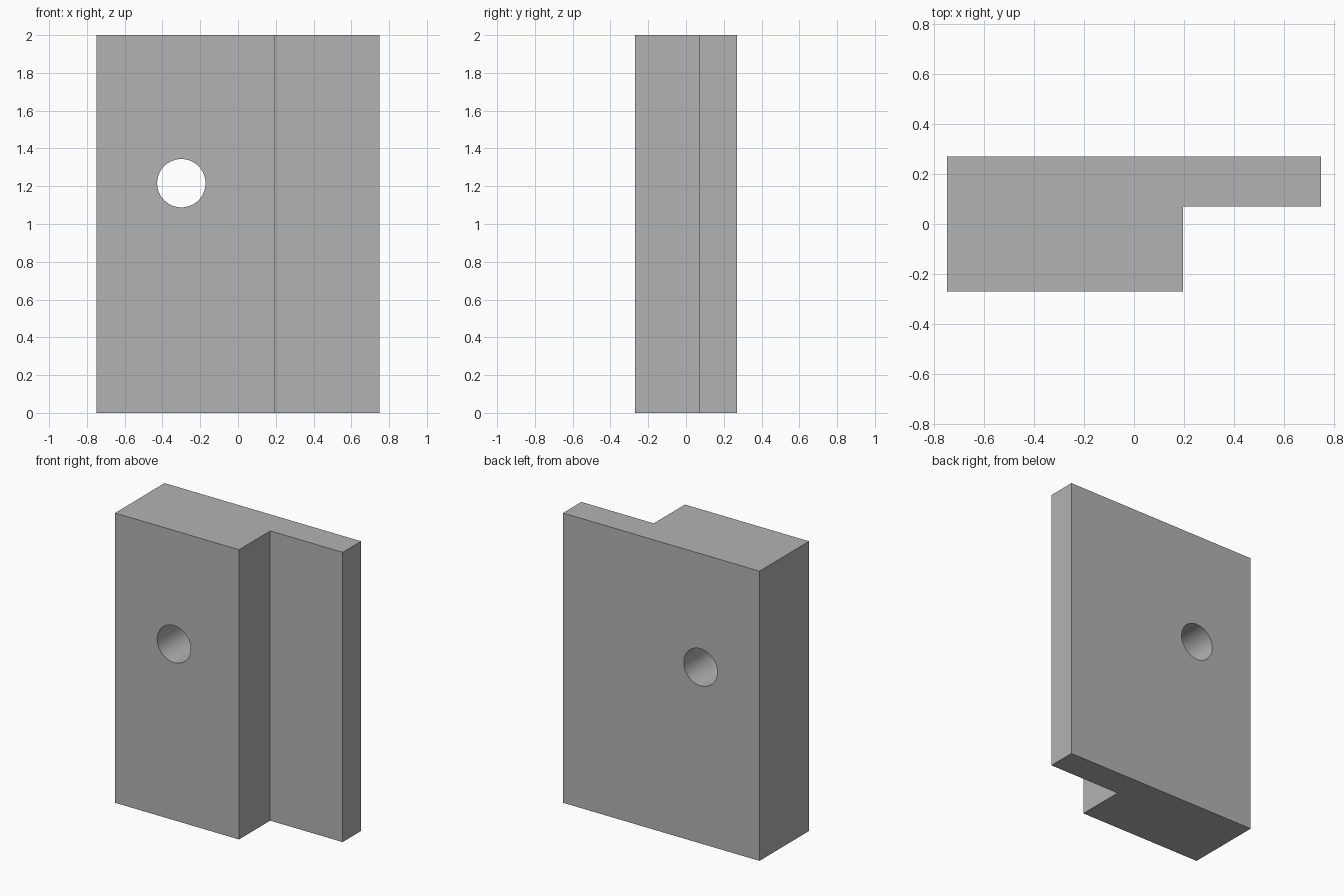
import bpy
import bmesh
import math

if "Cube" in bpy.data.objects:
    bpy.data.objects.remove(bpy.data.objects["Cube"], do_unlink=True)

HEIGHT = 2.0
HALF_W, HALF_D = 0.75, 0.27
STEP_X, STEP_Y = 0.197, 0.07
HOLE_X, HOLE_Z, HOLE_R = -0.30, 1.216, 0.128

# Plain grey material
grey = bpy.data.materials.new("plain grey")
grey.use_nodes = True
colour = (0.45, 0.45, 0.45, 1.0)
grey.diffuse_color = colour
grey.node_tree.nodes["Principled BSDF"].inputs["Base Color"].default_value = colour

# Stepped block: L-shaped plan extruded upwards
plan = [(-HALF_W, -HALF_D), (STEP_X, -HALF_D), (STEP_X, STEP_Y),
        (HALF_W, STEP_Y), (HALF_W, HALF_D), (-HALF_W, HALF_D)]
bm = bmesh.new()
base = bm.faces.new([bm.verts.new((x, y, 0)) for x, y in plan])
extruded = bmesh.ops.extrude_face_region(bm, geom=[base], use_keep_orig=True)
top = [v for v in extruded["geom"] if isinstance(v, bmesh.types.BMVert)]
bmesh.ops.translate(bm, verts=top, vec=(0, 0, HEIGHT))
bmesh.ops.recalc_face_normals(bm, faces=bm.faces)
mesh = bpy.data.meshes.new("stepped_block")
bm.to_mesh(mesh)
bm.free()
mesh.materials.append(grey)
block = bpy.data.objects.new("stepped_block", mesh)
bpy.context.collection.objects.link(block)

# Round hole through the thick side, front to back
bpy.ops.mesh.primitive_cylinder_add(vertices=64, radius=HOLE_R, depth=1,
                                    location=(HOLE_X, 0, HOLE_Z),
                                    rotation=(math.pi / 2, 0, 0))
cutter = bpy.context.object
cutter.name = "hole_cutter"
cutter.data.materials.append(grey)
cutter.hide_render = True

hole = block.modifiers.new("through_hole", 'BOOLEAN')
hole.operation = 'DIFFERENCE'
hole.solver = 'EXACT'
hole.object = cutter

# Bake the cut, drop the cutter, smooth only the bore
bpy.ops.object.select_all(action='DESELECT')
block.select_set(True)
bpy.context.view_layer.objects.active = block
bpy.ops.object.modifier_apply(modifier=hole.name)
bpy.data.objects.remove(cutter, do_unlink=True)
bpy.ops.object.shade_smooth_by_angle(angle=math.radians(30))
